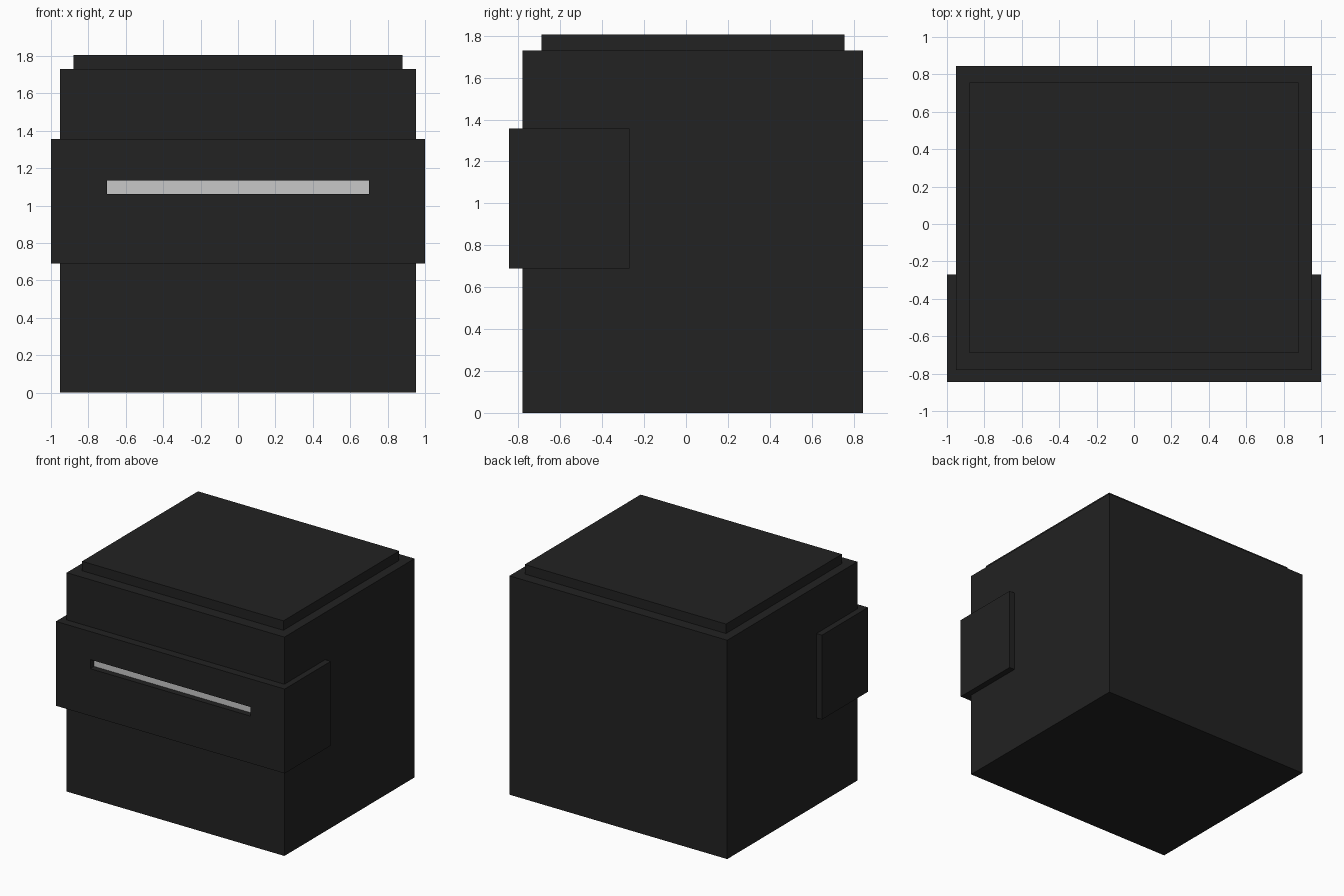
import bpy, bmesh
from mathutils import Vector

if "Cube" in bpy.data.objects:
    bpy.data.objects.remove(bpy.data.objects["Cube"])


def material(name, grey):
    m = bpy.data.materials.new(name)
    m.diffuse_color = (grey, grey, grey, 1)
    m.use_nodes = True
    m.node_tree.nodes["Principled BSDF"].inputs["Base Color"].default_value = m.diffuse_color
    return m


black = material("matte_black", 0.016)
light = material("light_grey", 0.58)


def box(name, lo, hi, edit=None):
    """Axis-aligned box between two corners, with an optional bmesh edit."""
    lo, hi = Vector(lo), Vector(hi)
    bm = bmesh.new()
    bmesh.ops.create_cube(bm, size=1)
    bmesh.ops.scale(bm, vec=hi - lo, verts=bm.verts)
    bmesh.ops.translate(bm, vec=(lo + hi) / 2, verts=bm.verts)
    if edit:
        edit(bm)
    mesh = bpy.data.meshes.new(name)
    bm.to_mesh(mesh)
    bm.free()
    mesh.materials.append(black)
    mesh.materials.append(light)
    ob = bpy.data.objects.new(name, mesh)
    bpy.context.collection.objects.link(ob)
    return ob


def cut_slot(bm):
    """Recess a slot into the front face, with a light strip at its back."""
    half_w, z0, z1, depth = 0.70, 1.063, 1.135, 0.048
    for co, no in (((-half_w, 0, 0), (1, 0, 0)), ((half_w, 0, 0), (1, 0, 0)),
                   ((0, 0, z0), (0, 0, 1)), ((0, 0, z1), (0, 0, 1))):
        bmesh.ops.bisect_plane(bm, geom=bm.verts[:] + bm.edges[:] + bm.faces[:],
                               plane_co=co, plane_no=no)
    bm.normal_update()
    for f in bm.faces[:]:
        c = f.calc_center_median()
        if f.normal.y < -0.9 and abs(c.x) < half_w and z0 < c.z < z1:
            back = bmesh.ops.extrude_discrete_faces(bm, faces=[f])["faces"][0]
            bmesh.ops.translate(bm, vec=(0, depth, 0), verts=back.verts)
            back.material_index = 1
            break
    bmesh.ops.recalc_face_normals(bm, faces=bm.faces)


# Main body, raised lid and wrap-around front band
box("body", (-0.952, -0.78, 0), (0.952, 0.845, 1.73))
box("lid", (-0.88, -0.69, 1.72), (0.88, 0.757, 1.805))
box("front_band", (-1, -0.845, 0.69), (1, -0.27, 1.357), cut_slot)
